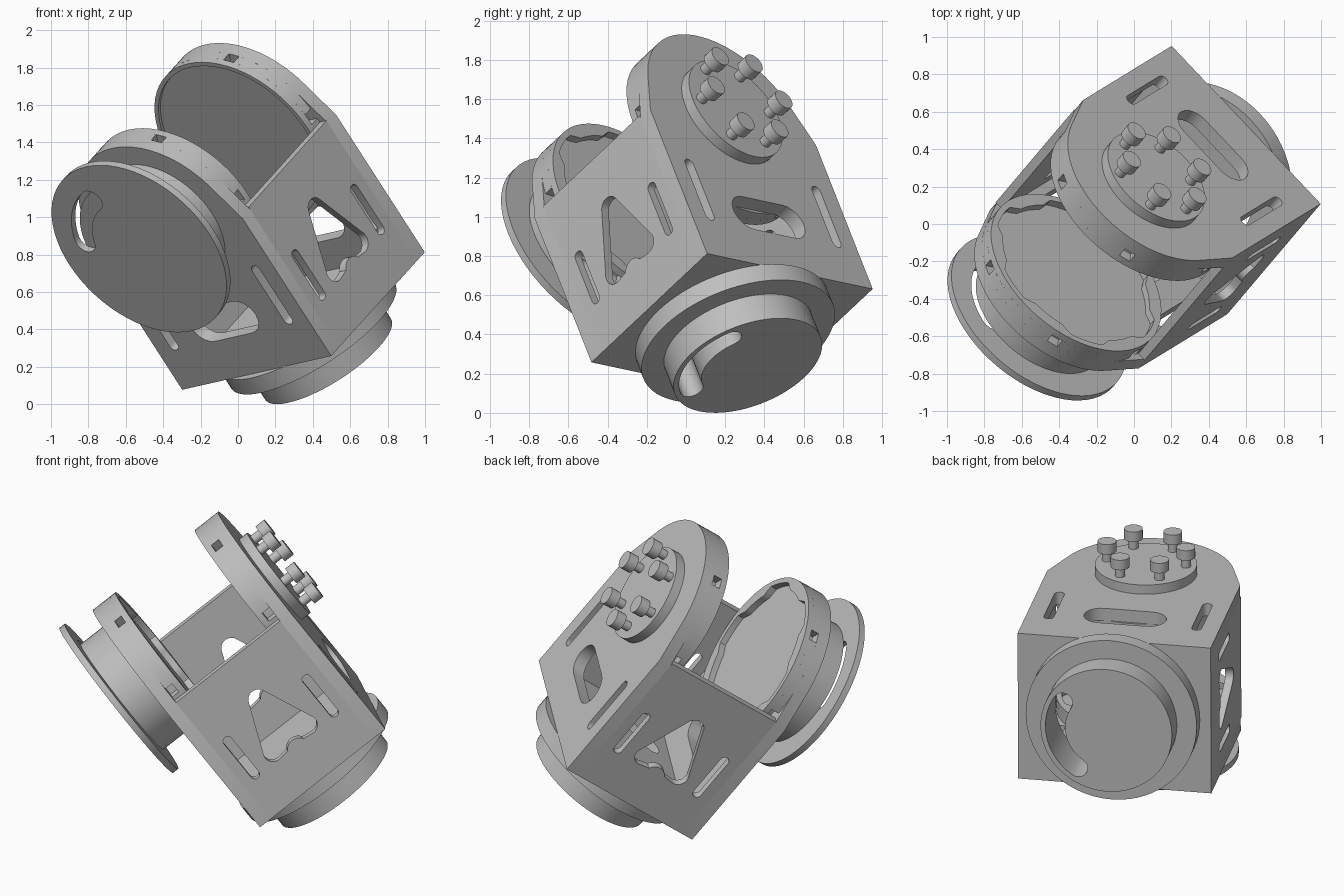
import bpy, bmesh
from math import sin, cos, pi, radians
from mathutils import Matrix, Vector

cube = bpy.data.objects.get("Cube")
if cube:
    bpy.data.objects.remove(cube, do_unlink=True)

grey = bpy.data.materials.new("light_grey")
grey.use_nodes = True
grey.diffuse_color = (0.52, 0.52, 0.52, 1)
grey.node_tree.nodes["Principled BSDF"].inputs["Base Color"].default_value = (0.52, 0.52, 0.52, 1)

# Tilted frame: A runs through both end plates, B across, C out of the floor
A = Vector((0.525, 0.62, 0.583)).normalized()
B = Vector((-0.681, 0.715, -0.157))
B = (B - A * B.dot(A)).normalized()
C = A.cross(B)
ORIGIN = Vector((0.35, 0.235, 0.445))

L, W, H = 0.476, 0.5875, 0.94     # half length, half width, wall height
T = 0.08                          # plate thickness
HUB, HEAD = 0.97, 0.535           # pivot height and radius of the plate heads


def frame(p, q):
    m = Matrix((p, q, p.cross(q))).transposed().to_4x4()
    m.translation = ORIGIN
    return m


ENDS = frame(B, C)                # x = B, y = C, z = A
FLOOR = frame(A, B)               # x = A, y = B, z = C
SIDES = frame(A, C)               # x = A, y = C, z = -B


def arc(cx, cy, r, a0, a1, n):
    return [(cx + r * cos(radians(a0 + (a1 - a0) * i / n)),
             cy + r * sin(radians(a0 + (a1 - a0) * i / n))) for i in range(n + 1)]


def circle(cx, cy, r, n=64):
    return arc(cx, cy, r, 0, 360, n)[:-1]


def slot(x0, y0, x1, y1, r):
    d = Vector((x1 - x0, y1 - y0))
    t = Vector((1, 0)).angle_signed(d) * -180 / pi
    return arc(x1, y1, r, t - 90, t + 90, 10) + arc(x0, y0, r, t + 90, t + 270, 10)


def curved_slot(cx, cy, rad, a0, a1, r):
    def end(a):
        return cx + rad * cos(radians(a)), cy + rad * sin(radians(a))
    return (arc(cx, cy, rad + r, a0, a1, 20) + arc(*end(a1), r, a1, a1 + 180, 8)[1:-1]
            + arc(cx, cy, rad - r, a1, a0, 20) + arc(*end(a0), r, a0 + 180, a0 + 360, 8)[1:-1])


def rect(x0, y0, x1, y1):
    return [(x0, y0), (x1, y0), (x1, y1), (x0, y1)]


def panel(name, loops, z0, z1, matrix):
    """Extruded outline; the first loop is the rim, the rest are holes."""
    cu = bpy.data.curves.new(name + "_outline", "CURVE")
    cu.dimensions = "2D"
    cu.fill_mode = "BOTH"
    cu.extrude = abs(z1 - z0) / 2
    for pts in loops:
        s = cu.splines.new("POLY")
        s.points.add(len(pts) - 1)
        for p, co in zip(s.points, pts):
            p.co = (co[0], co[1], 0, 1)
        s.use_cyclic_u = True
    tmp = bpy.data.objects.new(name + "_outline", cu)
    bpy.context.collection.objects.link(tmp)
    dg = bpy.context.evaluated_depsgraph_get()
    mesh = bpy.data.meshes.new_from_object(tmp.evaluated_get(dg))
    bpy.data.objects.remove(tmp, do_unlink=True)
    bm = bmesh.new()
    bm.from_mesh(mesh)
    bmesh.ops.translate(bm, verts=bm.verts, vec=(0, 0, (z0 + z1) / 2))
    bmesh.ops.remove_doubles(bm, verts=bm.verts, dist=0.0001)
    bmesh.ops.recalc_face_normals(bm, faces=bm.faces)
    bm.to_mesh(mesh)
    bm.free()
    mesh.name = name
    mesh.materials.clear()
    mesh.materials.append(grey)
    mesh.shade_smooth()
    mesh.set_sharp_from_angle(angle=radians(30))
    ob = bpy.data.objects.new(name, mesh)
    ob.matrix_world = matrix
    bpy.context.collection.objects.link(ob)


# End plates: square foot, rounded head, three slots
plate = [(-W, 0), (W, 0), (W, H - 0.02)] + arc(0, HUB, HEAD, 20, 160, 40) + [(-W, H - 0.02)]
plate_holes = [slot(-0.145, 0.345, 0.145, 0.345, 0.105)]
plate_holes += [slot(s * 0.45, 0.27, s * 0.45, 0.6, 0.03) for s in (-1, 1)]
panel("back_plate", [plate] + plate_holes, L - T, L, ENDS)
panel("front_plate", [plate] + plate_holes, -L, T - L, ENDS)

# Side walls with a rounded triangle and two slots
triangle = (arc(0.13, 0.32, 0.06, -90, 30, 8) + arc(0, 0.64, 0.06, 30, 150, 8)
            + arc(-0.13, 0.32, 0.06, 150, 270, 8) + arc(0, 0.235, 0.07, 150, 30, 8))
wall_holes = [triangle] + [slot(s * 0.3, 0.28, s * 0.3, 0.55, 0.028) for s in (-1, 1)]
for name, s in (("right_wall", 1), ("left_wall", -1)):
    panel(name, [rect(T - L, 0, L - T, H)] + wall_holes, s * (W - 0.05), s * W, SIDES)

# Floor and the stepped hub below it, sharing a curved slot
base_slot = curved_slot(0, 0, 0.31, -146, -58, 0.06)
panel("floor", [rect(T - L, 0.05 - W, L - T, W - 0.05), base_slot], 0, 0.06, FLOOR)
panel("base_flange", [circle(0, 0, 0.52), base_slot], -0.1, 0, FLOOR)
panel("base_hub", [circle(0, 0, 0.4), base_slot], -0.255, -0.1, FLOOR)

# Front wheel: hub and thin slotted disc
panel("front_hub", [circle(0, HUB + 0.02, 0.4)], -0.66, -L, ENDS)
panel("front_disc", [circle(0, HUB + 0.025, 0.55), curved_slot(0, HUB + 0.025, 0.36, 18, 72, 0.065)],
      -0.7, -0.66, ENDS)

# Inner housings flush with the plate heads, with clip windows around the edge
notched = []
for i in range(6):
    a = 60 * i - 3
    notched += arc(0, HUB, HEAD - 0.06, a - 3.5, a + 3.5, 2)
    notched += arc(0, HUB, HEAD, a + 3.5, a + 56.5, 12)
head = circle(0, HUB, HEAD)
panel("back_housing_ring", [notched], 0.34, L - T, ENDS)
panel("back_housing", [head], 0.32, 0.34, ENDS)
panel("back_housing_rim", [head, circle(0, HUB, HEAD - 0.025)], 0.3, 0.32, ENDS)
panel("front_housing_ring", [notched], T - L, -0.345, ENDS)

# Front housing rim with a scalloped inner edge
scallops = []
for i in range(96):
    t = 2 * pi * i / 96
    r = 0.48 + 0.02 * max(-1, min(1, 3 * sin(6 * t)))
    scallops.append((r * cos(t), HUB + r * sin(t)))
panel("front_housing_rim", [head, scallops], -0.345, -0.305, ENDS)

# Output disc and its ring of six screws
panel("output_disc", [circle(0, HUB + 0.025, 0.305)], L, L + 0.06, ENDS)
for i in range(6):
    x, y = 0.24 * cos(i * pi / 3), HUB + 0.04 + 0.24 * sin(i * pi / 3)
    panel("screw_shaft", [circle(x, y, 0.03, 20)], L + 0.04, L + 0.12, ENDS)
    panel("screw_head", [circle(x, y, 0.056, 28)], L + 0.12, L + 0.185, ENDS)
